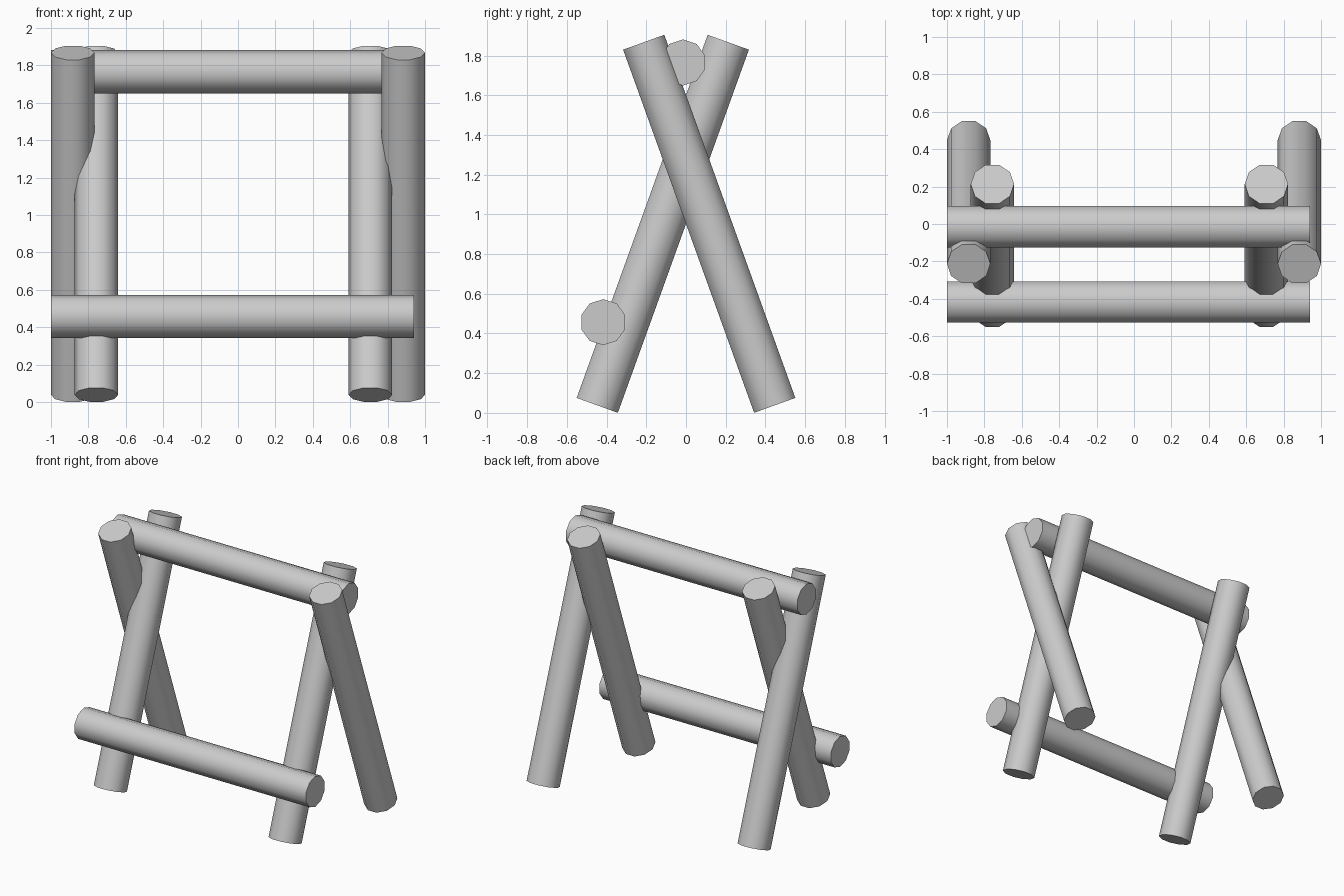
import bpy, math
from mathutils import Vector, Matrix

if "Cube" in bpy.data.objects:
    bpy.data.objects.remove(bpy.data.objects["Cube"])

R = 0.116      # log radius
SIDES = 10


def log(name, start, end, corner_dir):
    """Ten-sided log between two points, with a corner pointing along corner_dir."""
    a, b = Vector(start), Vector(end)
    z = (b - a).normalized()
    y = Vector(corner_dir)
    x = y.cross(z)
    bpy.ops.mesh.primitive_cylinder_add(vertices=SIDES, radius=R, depth=(b - a).length)
    ob = bpy.context.object
    ob.name = ob.data.name = name
    # the primitive has a corner on its local Y axis
    rot = Matrix((x, y, z)).transposed().to_4x4()
    ob.data.transform(rot)
    ob.location = (a + b) / 2
    bpy.ops.object.shade_smooth_by_angle(angle=math.radians(40))
    return ob


# Crossed legs: outer pair leans forward at the top, inner pair leans back
FOOT_Y, FOOT_Z, TOP_Y, TOP_Z = 0.447, 0.038, 0.213, 1.867
for name, x, s in (("outer_leg_left", -0.884, 1), ("outer_leg_right", 0.884, 1),
                   ("inner_leg_left", -0.757, -1), ("inner_leg_right", 0.708, -1)):
    log(name, (x, s * FOOT_Y, FOOT_Z), (x, -s * TOP_Y, TOP_Z), (1, 0, 0))

# Horizontal rails
for name, y, z in (("top_rail", -0.015, 1.765), ("lower_rail", -0.417, 0.457)):
    log(name, (-1.0, y, z), (0.94, y, z), (0, 0, 1))
